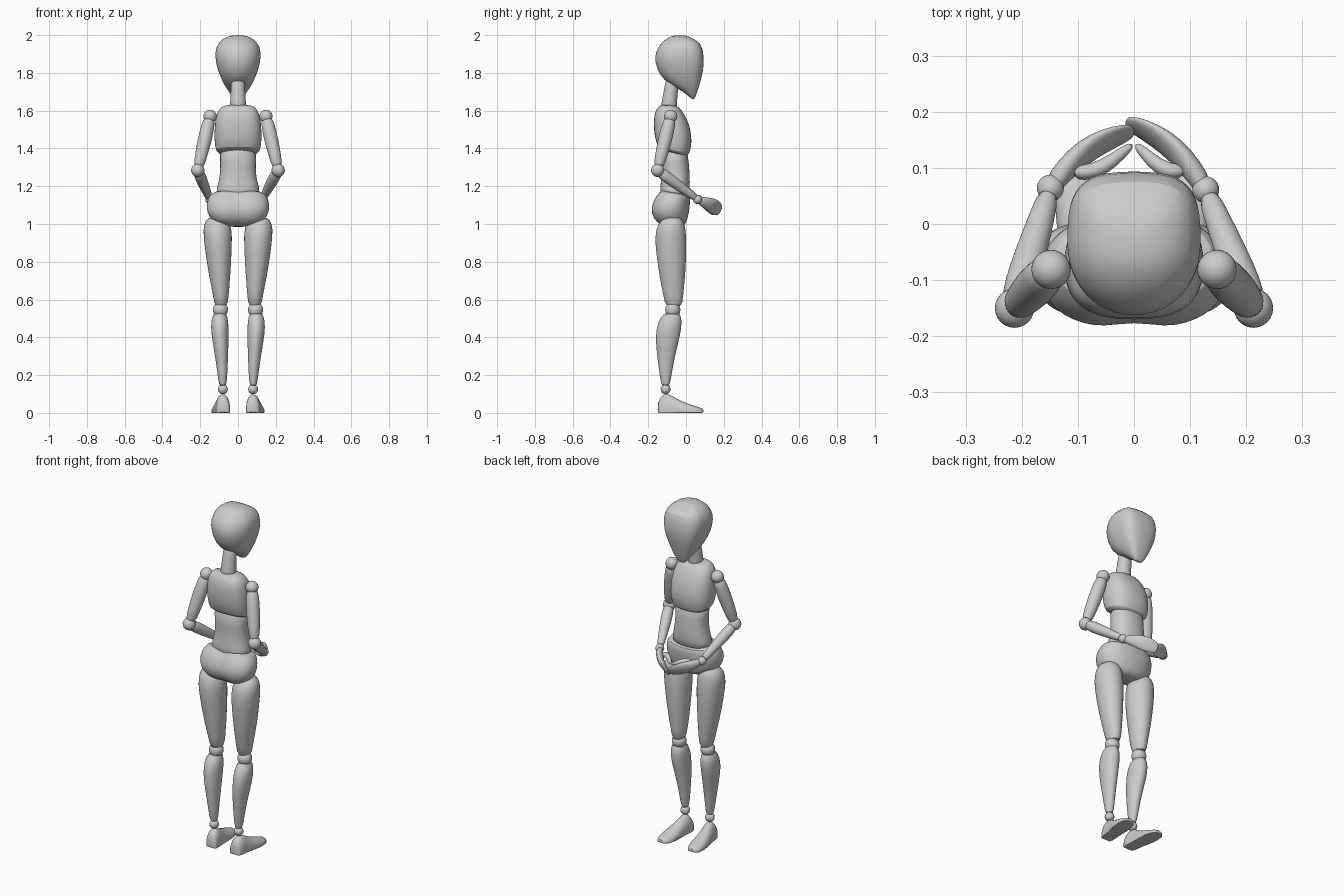
import bpy, math
from mathutils import Vector as V

if "Cube" in bpy.data.objects:
    bpy.data.objects.remove(bpy.data.objects["Cube"])

SEG = 24

def power(c, n):
    return math.copysign(abs(c) ** (2 / n), c)

def loft(name, rings, n_front=2, n_back=2, cleft=0, floor=None):
    """Skin closed rings given as (centre, half-axis u, half-axis v)."""
    verts, faces = [], []
    for c, u, v in rings:
        for i in range(SEG):
            a = 2 * math.pi * i / SEG
            s, k = math.sin(a), math.cos(a)
            n = n_front if s > 0 else n_back
            p = V(c) + V(u) * power(k, n) + V(v) * power(s, n)
            if s < 0:
                p.y += cleft * math.exp(-(p.x / 0.03) ** 2)
            if floor is not None:
                p.z = max(p.z, floor)
            verts.append(p)
    for r in range(len(rings) - 1):
        for i in range(SEG):
            j = (i + 1) % SEG
            a, b = r * SEG, (r + 1) * SEG
            faces.append((a + i, a + j, b + j, b + i))
    faces.append(tuple(range(SEG))[::-1])
    faces.append(tuple(range((len(rings) - 1) * SEG, len(rings) * SEG)))
    me = bpy.data.meshes.new(name)
    me.from_pydata(verts, [], faces)
    ob = bpy.data.objects.new(name, me)
    bpy.context.collection.objects.link(ob)
    # consistent outward normals, whichever way the loft runs
    import bmesh
    bm = bmesh.new()
    bm.from_mesh(me)
    bmesh.ops.recalc_face_normals(bm, faces=bm.faces)
    bm.to_mesh(me)
    bm.free()
    ob.modifiers.new("smooth", 'SUBSURF').levels = 1
    ob.modifiers["smooth"].render_levels = 1
    smooth(ob)

def smooth(ob):
    bpy.ops.object.select_all(action='DESELECT')
    bpy.context.view_layer.objects.active = ob
    ob.select_set(True)
    bpy.ops.object.shade_smooth_by_angle(angle=math.radians(40))

def body(name, rows, **kw):
    """Rows: front y, front z, back y, back z, half width."""
    loft(name, [((0, (fy + by) / 2, (fz + bz) / 2), (w, 0, 0),
                 (0, (fy - by) / 2, (fz - bz) / 2)) for fy, fz, by, bz, w in rows], **kw)

def limb(name, side, rows):
    """Rows: x, y, z, half width, half depth."""
    loft(name, [((side * x, y, z), (rx, 0, 0), (0, ry, 0)) for x, y, z, rx, ry in rows])

def tube(name, a, b, radii):
    a, b = V(a), V(b)
    d = (b - a).normalized()
    u = d.cross(V((0, 1, 0.3))).normalized()
    v = d.cross(u)
    loft(name, [(a.lerp(b, t), u * r, v * r) for t, r in radii])

def ball(name, loc, r):
    bpy.ops.mesh.primitive_uv_sphere_add(segments=24, ring_count=16, radius=r, location=loc)
    bpy.context.object.name = name
    smooth(bpy.context.object)

# Head and neck
body("head", [(.045, 1.657, .03, 1.66, .02), (.06, 1.70, -.01, 1.70, .048),
              (.073, 1.74, -.085, 1.735, .074), (.086, 1.79, -.145, 1.79, .099),
              (.097, 1.845, -.166, 1.86, .118), (.092, 1.91, -.163, 1.91, .123),
              (.082, 1.955, -.137, 1.955, .109), (.035, 1.984, -.10, 1.985, .078),
              (-.005, 2.0, -.065, 2.0, .03)], n_front=3.2, n_back=2.1)
body("neck", [(-.042, 1.59, -.138, 1.59, .047), (-.05, 1.64, -.13, 1.64, .042),
              (-.04, 1.72, -.115, 1.72, .037), (-.03, 1.80, -.10, 1.80, .037)])

# Torso blocks
body("chest", [(-.01, 1.355, -.12, 1.39, .095), (.018, 1.365, -.148, 1.40, .118),
               (.034, 1.43, -.167, 1.46, .127), (.023, 1.52, -.173, 1.54, .124),
               (-.01, 1.585, -.165, 1.595, .113), (-.035, 1.618, -.145, 1.626, .09),
               (-.06, 1.63, -.12, 1.632, .05)], n_front=2.4, n_back=2.6)
body("abdomen", [(.012, 1.13, -.14, 1.13, .125), (.02, 1.19, -.138, 1.19, .113),
                 (.022, 1.25, -.13, 1.25, .096), (.015, 1.32, -.132, 1.32, .093),
                 (.008, 1.41, -.135, 1.42, .105)], n_front=2.2, n_back=2.2)
body("pelvis", [(-.02, .983, -.10, .985, .05), (0, 1.0, -.145, .995, .115),
                (.012, 1.04, -.18, 1.03, .155), (.021, 1.09, -.192, 1.08, .17),
                (.023, 1.13, -.175, 1.13, .163), (.021, 1.15, -.145, 1.175, .143),
                (.0, 1.155, -.12, 1.18, .115)], n_front=2.2, n_back=2.5, cleft=.014)

for s, tag in ((-1, "left"), (1, "right")):
    # Legs
    limb(tag + "_thigh", s, [(.09, -.063, .555, .034, .043), (.09, -.068, .62, .041, .053),
                             (.097, -.072, .72, .056, .068), (.103, -.078, .84, .069, .08),
                             (.107, -.082, .94, .077, .084), (.111, -.078, 1.0, .072, .072),
                             (.112, -.07, 1.04, .045, .045)])
    ball(tag + "_knee", (s * .093, -.07, .545), .04)
    limb(tag + "_shin", s, [(.08, -.108, .13, .02, .022), (.083, -.108, .22, .027, .034),
                            (.088, -.105, .32, .037, .051), (.096, -.095, .42, .046, .067),
                            (.097, -.085, .48, .047, .064), (.096, -.072, .535, .036, .044)])
    ball(tag + "_ankle", (s * .08, -.108, .125), .026)
    # Feet run heel to toe: y, x, half width, height
    foot = [(-.15, .075, .022, .045), (-.14, .078, .035, .08), (-.11, .08, .039, .106),
            (-.08, .083, .037, .095), (-.03, .09, .044, .064), (.03, .095, .048, .043),
            (.075, .099, .038, .028), (.094, .1, .018, .02)]
    loft(tag + "_foot", [((s * x, y, .25 * h), (w, 0, 0), (0, 0, .75 * h))
                         for y, x, w, h in foot], n_back=3.5, floor=0)
    # Arms
    shoulder = V((s * .148, -.081, 1.57))
    elbow = V((s * .213, -.15, 1.284))
    wrist = V((.128, .061, 1.13)) if s > 0 else V((-.149, .064, 1.13))
    ball(tag + "_shoulder", shoulder, .035)
    tube(tag + "_upper_arm", shoulder, elbow,
         [(.03, .028), (.15, .035), (.4, .038), (.7, .033), (.97, .028)])
    ball(tag + "_elbow", elbow, .035)
    tube(tag + "_forearm", elbow, wrist,
         [(.03, .027), (.2, .031), (.45, .029), (.75, .023), (.98, .019)])
    ball(tag + "_wrist", wrist, .024)
    # Hands: flat tilted palm tapering to the fingers, plus a thumb
    tip = V((-.015, .182, 1.068)) if s > 0 else V((0, .166, 1.068))
    thumb_tip = V((s * .002, .142, 1.10))
    d = (tip - wrist).normalized()
    wide = V((0, .45, .9))
    wide = (wide - d * wide.dot(d)).normalized()
    thick = d.cross(wide)
    bow = V((s * .012, .016, 0))
    loft(tag + "_hand", [(wrist.lerp(tip, t) + bow * math.sin(math.pi * t), wide * w, thick * h)
                         for t, w, h in ((0, .018, .018), (.2, .026, .02), (.45, .039, .019),
                                         (.7, .041, .014), (.92, .033, .009), (1, .018, .006))])
    base = wrist.lerp(tip, .25)
    mid = base.lerp(thumb_tip, .5) + V((-s * .004, -.014, .012))
    across = V((s * .55, .8, 0))
    loft(tag + "_thumb", [(p, across * r, V((0, 0, r))) for p, r in
                          ((base, .016), (base.lerp(mid, .5) + V((0, -.004, .004)), .016),
                           (mid, .014), (mid.lerp(thumb_tip, .6), .011), (thumb_tip, .006))])
